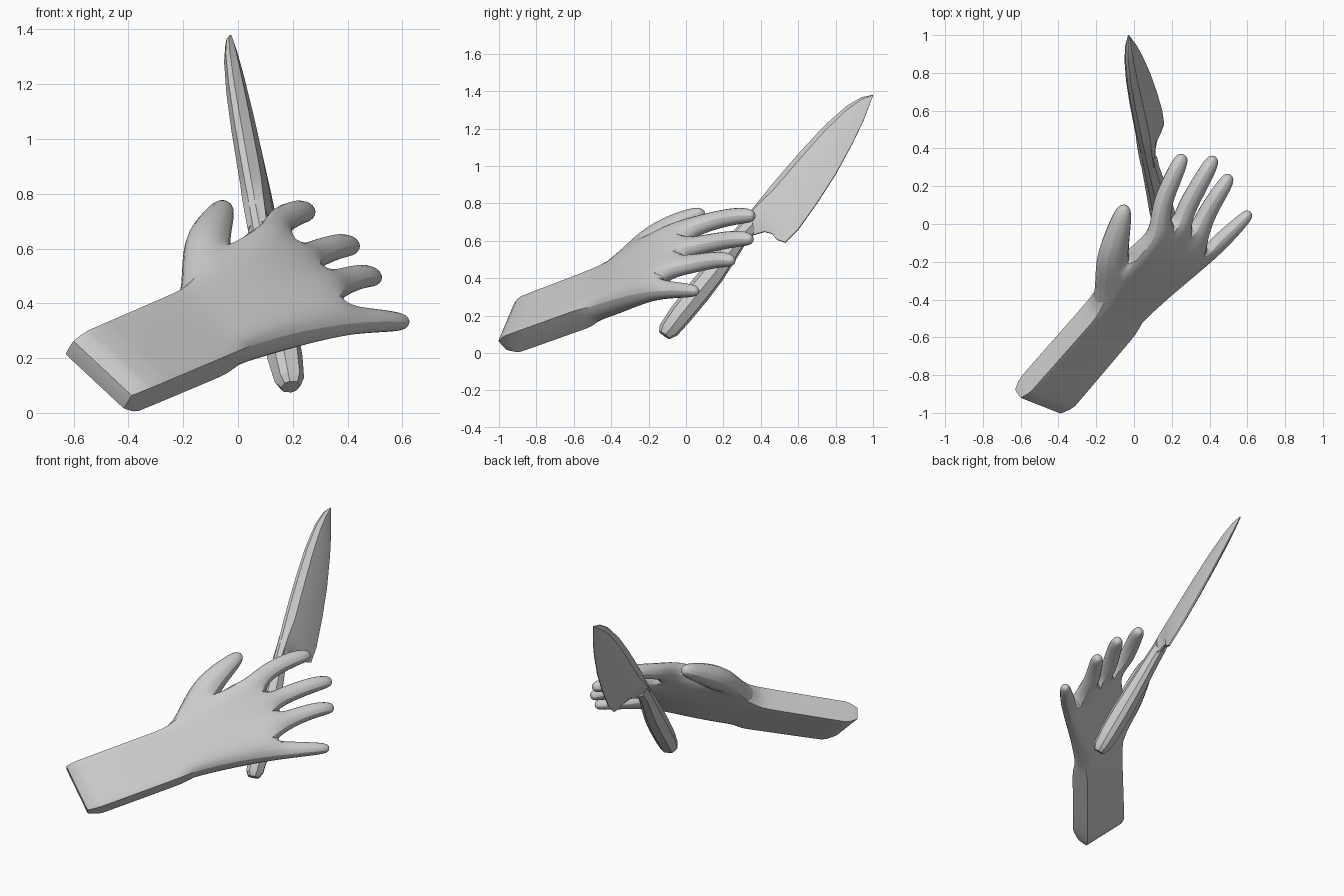
import bpy, bmesh, math
from mathutils import Vector as V

if "Cube" in bpy.data.objects:
    bpy.data.objects.remove(bpy.data.objects["Cube"])

grey = bpy.data.materials.new("plain_grey")
grey.diffuse_color = (0.6, 0.6, 0.6, 1)
grey.use_nodes = True
grey.node_tree.nodes["Principled BSDF"].inputs["Base Color"].default_value = grey.diffuse_color

N = V((0.41, -0.61, 0.68)).normalized()      # direction the back of the hand faces
ARM = V((0.627, 0.729, 0.271)).normalized()  # direction the forearm points


def finish(name, bm, angle):
    bmesh.ops.recalc_face_normals(bm, faces=bm.faces)
    me = bpy.data.meshes.new(name)
    bm.to_mesh(me)
    bm.free()
    ob = bpy.data.objects.new(name, me)
    bpy.context.collection.objects.link(ob)
    me.materials.append(grey)
    bpy.ops.object.select_all(action='DESELECT')
    ob.select_set(True)
    bpy.context.view_layer.objects.active = ob
    bpy.ops.object.shade_smooth_by_angle(angle=math.radians(angle))
    return ob


# ---------- hand and forearm: one subdivided cage ----------
bm = bmesh.new()
crease = bm.edges.layers.float.new("crease_edge")


def spread(a, b):
    return [V(a).lerp(V(b), i / 4) for i in range(5)]


def row(points, halves):
    """Top and bottom vertices across the hand, thumb side to little finger side."""
    return [(bm.verts.new(p + N * h), bm.verts.new(p - N * h))
            for p, h in zip(points, halves)]


end_a, end_b = V((-0.58, -0.855, 0.256)), V((-0.345, -0.935, 0.045))
wrist_a, wrist_b = V((-0.205, -0.43, 0.418)), V((0.01, -0.515, 0.195))
rows = [
    row(spread(end_a - ARM * 0.06, end_b - ARM * 0.06 + V((-0.02, -0.005, 0.01))), [0.036] * 5),
    row(spread(end_a, end_b), [0.068] * 5),
    row(spread(end_a.lerp(wrist_a, 0.87), end_b.lerp(wrist_b, 0.87)), [0.068] * 5),
    row(spread(wrist_a, wrist_b), [0.071] * 5),
    row(spread((0.008, -0.125, 0.642), (0.17, -0.37, 0.238)),
        [0.062, 0.08, 0.08, 0.079, 0.072]),
    row([V(p) for p in ((0.085, -0.065, 0.685), (0.205, -0.02, 0.602), (0.298, -0.03, 0.518),
                        (0.373, -0.157, 0.4), (0.355, -0.225, 0.28))],
        [0.054, 0.058, 0.058, 0.056, 0.05]),
]
WRIST, PALM, KNUCKLE = 3, 4, 5

for r in range(KNUCKLE):
    a, b = rows[r], rows[r + 1]
    for i in range(4):
        for s in (0, 1):
            bm.faces.new((a[i][s], a[i + 1][s], b[i + 1][s], b[i][s]))
    for i in (0, 4):
        if not (r == WRIST and i == 0):      # the thumb grows out of this gap
            bm.faces.new((a[i][0], b[i][0], b[i][1], a[i][1]))
for i in range(4):                           # cut end of the forearm
    a = rows[0]
    bm.faces.new((a[i][0], a[i + 1][0], a[i + 1][1], a[i][1]))


def finger(left, right, rings):
    """Extrude a finger from the gap between two vertex pairs."""
    ring = [left[0], right[0], right[1], left[1]]
    centres = [V(r[0]) for r in rings]
    for k, (c, w, h) in enumerate(rings):
        nxt = centres[min(k + 1, len(rings) - 1)]
        d = (nxt - centres[max(k - 1, 0)]).normalized()
        side = d.cross(N).normalized()
        up = side.cross(d).normalized()
        c = V(c)
        new = [bm.verts.new(c + side * w * x + up * h * y)
               for x, y in ((-1, 1), (1, 1), (1, -1), (-1, -1))]
        for j in range(4):
            bm.faces.new((ring[j], ring[(j + 1) % 4], new[(j + 1) % 4], new[j]))
        ring = new
    bm.faces.new(ring)


k = rows[KNUCKLE]
# index, middle, ring and little finger
finger(k[0], k[1], [((0.14, 0.09, 0.692), 0.057, 0.051), ((0.20, 0.23, 0.728), 0.052, 0.048),
                    ((0.243, 0.325, 0.736), 0.045, 0.044), ((0.265, 0.372, 0.73), 0.027, 0.028)])
finger(k[1], k[2], [((0.268, 0.07, 0.574), 0.057, 0.051), ((0.347, 0.21, 0.605), 0.052, 0.048),
                    ((0.403, 0.31, 0.613), 0.045, 0.044), ((0.43, 0.362, 0.605), 0.027, 0.028)])
finger(k[2], k[3], [((0.365, 0.02, 0.473), 0.057, 0.049), ((0.435, 0.14, 0.497), 0.05, 0.046),
                    ((0.485, 0.215, 0.50), 0.043, 0.042), ((0.512, 0.265, 0.49), 0.027, 0.027)])
finger(k[3], k[4], [((0.44, -0.11, 0.338), 0.055, 0.047), ((0.525, -0.03, 0.336), 0.045, 0.042),
                    ((0.585, 0.03, 0.333), 0.037, 0.037), ((0.62, 0.067, 0.33), 0.023, 0.025)])
# thumb
finger(rows[WRIST][0], rows[PALM][0],
       [((-0.12, -0.205, 0.588), 0.10, 0.08), ((-0.094, -0.08, 0.67), 0.075, 0.072),
        ((-0.065, 0.03, 0.723), 0.057, 0.057), ((-0.045, 0.105, 0.758), 0.031, 0.033)])

# crisp edges along the forearm and around its end
for r in range(WRIST):
    for i in (0, 4):
        for s in (0, 1):
            bm.edges.get((rows[r][i][s], rows[r + 1][i][s]))[crease] = 0.8
for r in (0, 1):
    for i in range(4):
        for s in (0, 1):
            bm.edges.get((rows[r][i][s], rows[r][i + 1][s]))[crease] = 0.8
for i in (0, 4):
    bm.edges.get(rows[0][i])[crease] = 0.8

hand = finish("hand_and_forearm", bm, 35)
sub = hand.modifiers.new("smooth_form", 'SUBSURF')
sub.levels = sub.render_levels = 2


# ---------- knife: lofted in one slanted plane ----------
KN = V((1, -0.226, 0.368)).normalized()


def on_plane(y, z):
    return V((0.253 + 0.226 * y - 0.368 * z, y, z))


def loft(name, stations, section, angle):
    """stations: spine y, spine z, edge y, edge z, thickness; section: (across, half thickness)."""
    bm = bmesh.new()
    prev = None
    for sy, sz, ey, ez, t in stations:
        a, b = on_plane(sy, sz), on_plane(ey, ez)
        outline = [(f, h) for f, h in section] + [(f, -h) for f, h in reversed(section)]
        ring = [bm.verts.new(a.lerp(b, f) + KN * h * t) for f, h in outline]
        n = len(ring)
        if prev:
            for j in range(n):
                bm.faces.new((prev[j], prev[(j + 1) % n], ring[(j + 1) % n], ring[j]))
        else:
            bm.faces.new(ring)
        prev = ring
    bm.faces.new(prev)
    return finish(name, bm, angle)


loft("knife_blade", [
    (0.30, 0.695, 0.34, 0.625, 0.076),
    (0.36, 0.77, 0.42, 0.648, 0.08),
    (0.40, 0.82, 0.46, 0.637, 0.082),
    (0.43, 0.857, 0.485, 0.607, 0.083),
    (0.455, 0.888, 0.53, 0.59, 0.083),
    (0.52, 0.965, 0.60, 0.66, 0.083),
    (0.62, 1.08, 0.70, 0.80, 0.079),
    (0.74, 1.21, 0.80, 0.955, 0.07),
    (0.86, 1.318, 0.89, 1.12, 0.053),
    (0.94, 1.366, 0.95, 1.245, 0.034),
    (1.0, 1.38, 0.995, 1.362, 0.008),
], [(0, 0.15), (0.14, 0.5), (0.5, 0.42), (1, 0.06)], 25)

loft("knife_handle", [
    (-0.142, 0.112, -0.088, 0.078, 0.065),
    (-0.137, 0.145, -0.05, 0.098, 0.1),
    (-0.075, 0.238, 0.012, 0.168, 0.118),
    (0.025, 0.368, 0.112, 0.288, 0.12),
    (0.115, 0.478, 0.19, 0.39, 0.108),
    (0.197, 0.577, 0.257, 0.493, 0.095),
    (0.28, 0.675, 0.322, 0.597, 0.085),
    (0.35, 0.76, 0.37, 0.645, 0.077),
], [(0, 0.15), (0.28, 0.5), (0.72, 0.5), (1, 0.15)], 25)
